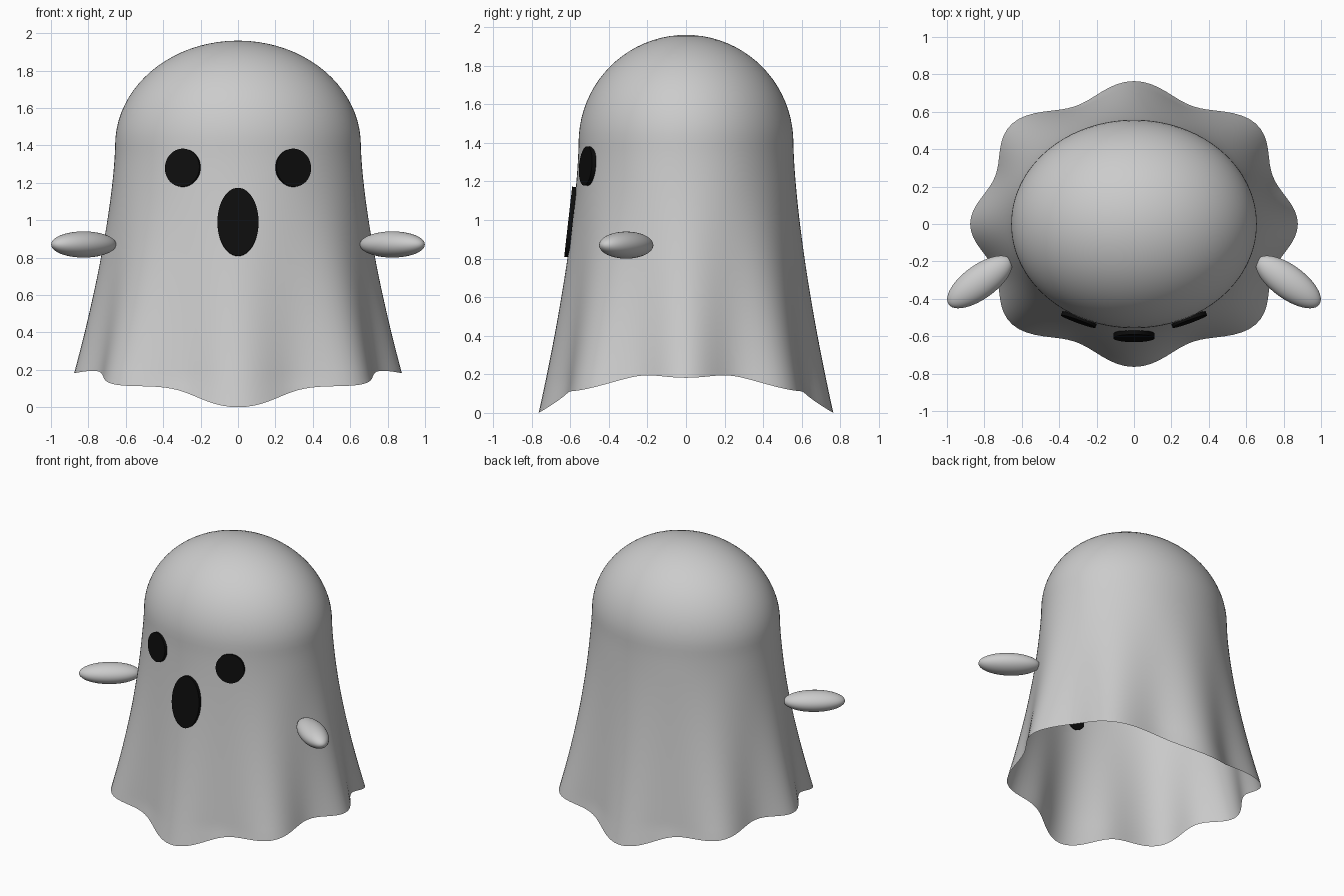
import bpy, bmesh
from math import sin, cos, pi, radians, sqrt

if "Cube" in bpy.data.objects:
    bpy.data.objects.remove(bpy.data.objects["Cube"])

SEG, DOME, SKIRT = 128, 20, 36
RX, RY, ZD, TOP = 0.657, 0.557, 1.40, 1.96


def hem_height(a):
    # wavy lower edge: low at front and back, high at the sides
    c = (0.12275, 0.0809, -0.0145, 0.0101, -0.01725)
    return max(0.0, sum(k * cos(2 * i * a) for i, k in enumerate(c)))


def skirt_point(a, t):
    z = ZD + (hem_height(a) - ZD) * t
    flare = (ZD - z) ** 1.5
    s = min(1, max(0, (1.25 - z) / 1.1)) ** 1.5
    fold = 1 - 0.05 * s * (1 - cos(8 * a)) + 0.03 * s * sin(2 * a) ** 2
    return ((RX + 0.163 * flare) * fold * cos(a),
            (RY + 0.125 * flare) * fold * sin(a), z)


# sheet: half-ellipsoid dome flowing into a folded, open skirt
bm = bmesh.new()
angles = [2 * pi * i / SEG for i in range(SEG)]
rings = []
for j in range(1, DOME):
    p = pi / 2 * j / DOME
    rings.append([bm.verts.new((RX * sin(p) * cos(a), RY * sin(p) * sin(a),
                                ZD + (TOP - ZD) * cos(p))) for a in angles])
for j in range(SKIRT + 1):
    rings.append([bm.verts.new(skirt_point(a, j / SKIRT)) for a in angles])
pole = bm.verts.new((0, 0, TOP))
for i in range(SEG):
    k = (i + 1) % SEG
    bm.faces.new((pole, rings[0][i], rings[0][k]))
    for up, lo in zip(rings, rings[1:]):
        bm.faces.new((up[i], lo[i], lo[k], up[k]))
for f in bm.faces:
    f.smooth = True
mesh = bpy.data.meshes.new("sheet_body")
bm.to_mesh(mesh)
bm.free()
bpy.context.collection.objects.link(bpy.data.objects.new("sheet_body", mesh))

black = bpy.data.materials.new("black")
black.diffuse_color = (0.004, 0.004, 0.004, 1)
black.use_nodes = True
black.node_tree.nodes["Principled BSDF"].inputs["Base Color"].default_value = black.diffuse_color


def face_disc(name, loc, rx, rz, depth, tilt, turn):
    # thin oval plate facing the front, leaned back and turned sideways
    bpy.ops.mesh.primitive_cylinder_add(
        vertices=48, radius=1, depth=1, location=loc,
        rotation=(radians(90 - tilt), 0, radians(turn)))
    ob = bpy.context.object
    ob.name = name
    ob.scale = (rx, rz, depth)
    ob.data.materials.append(black)
    bpy.ops.object.shade_smooth_by_angle(angle=radians(40))


face_disc("mouth", (0, -0.599, 0.99), 0.11, 0.183, 0.024, 6.5, 0)

for side, sx in (("left", -1), ("right", 1)):
    face_disc(side + "_eye", (sx * 0.295, -0.511, 1.28), 0.098, 0.102, 0.022, 5, sx * 20)
    # stubby arms reaching forward
    bpy.ops.mesh.primitive_uv_sphere_add(
        segments=48, ring_count=24, radius=1, location=(sx * 0.825, -0.31, 0.87),
        rotation=(0, 0, radians(-36 * sx)))
    arm = bpy.context.object
    arm.name = side + "_arm"
    arm.scale = (0.205, 0.09, 0.07)
    bpy.ops.object.shade_smooth()
